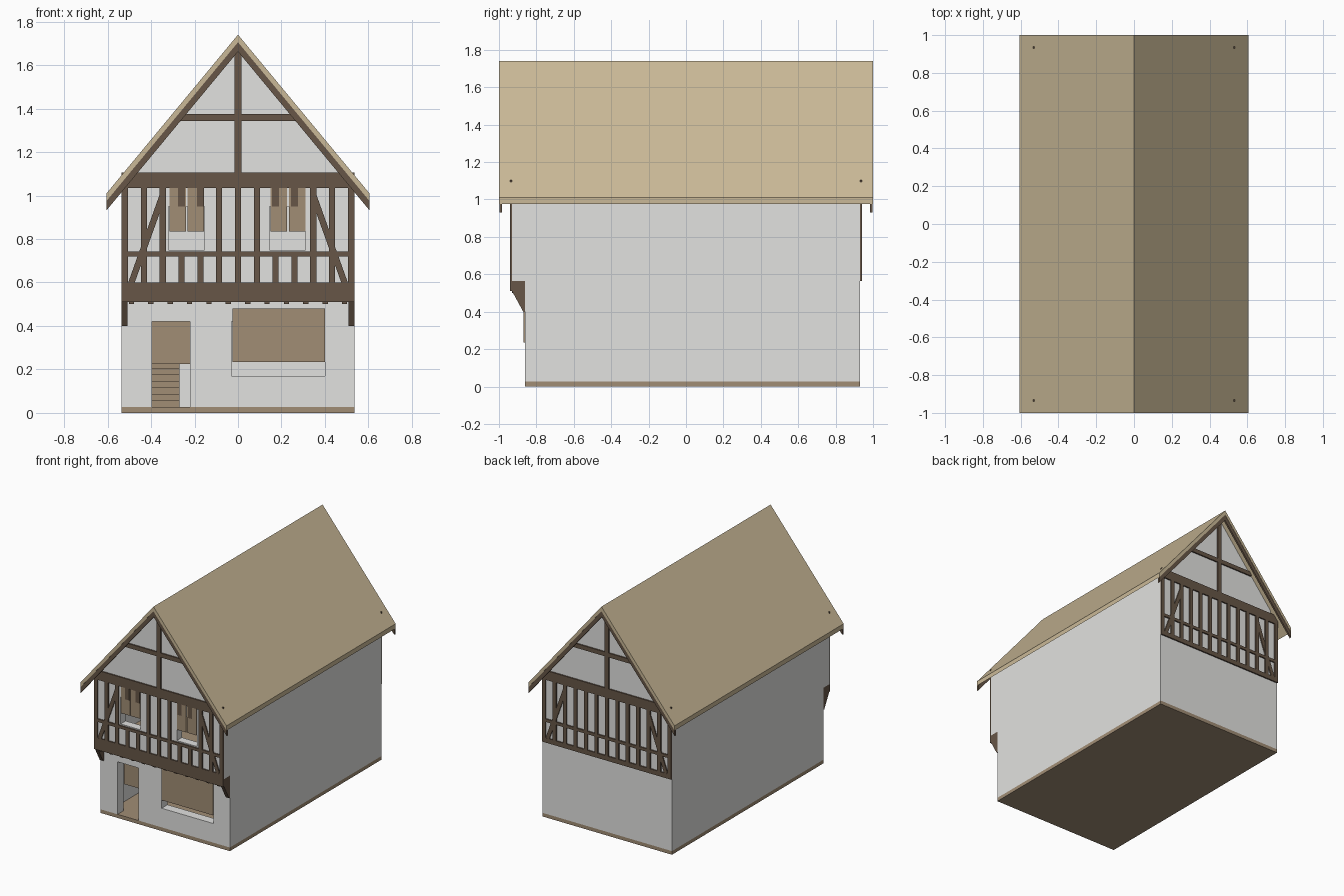
import bpy, bmesh
from mathutils import Vector

if "Cube" in bpy.data.objects:
    bpy.data.objects.remove(bpy.data.objects["Cube"])


def material(name, rgb):
    lin = [((c / 255 + 0.055) / 1.055) ** 2.4 for c in rgb]
    m = bpy.data.materials.new(name)
    m.use_nodes = True
    m.diffuse_color = (*lin, 1)
    m.node_tree.nodes["Principled BSDF"].inputs["Base Color"].default_value = (*lin, 1)
    return m


PLASTER = material("plaster", (226, 226, 224))
TIMBER = material("dark_timber", (103, 86, 71))
WOOD = material("brown_wood", (161, 141, 117))
ROOF = material("roof_tan", (202, 185, 151))


def finish(name, bm, mat):
    bmesh.ops.recalc_face_normals(bm, faces=bm.faces)
    mesh = bpy.data.meshes.new(name)
    bm.to_mesh(mesh)
    bm.free()
    mesh.materials.append(mat)
    ob = bpy.data.objects.new(name, mesh)
    bpy.context.collection.objects.link(ob)
    return ob


def prism(name, points, axis, lo, hi, mat):
    """Extrude a 2D outline along x (outline in y, z) or y (outline in x, z)."""
    bm = bmesh.new()
    place = (lambda p: (lo, p[0], p[1])) if axis == "x" else (lambda p: (p[0], lo, p[1]))
    face = bm.faces.new([bm.verts.new(place(p)) for p in points])
    ext = bmesh.ops.extrude_face_region(bm, geom=[face])
    move = Vector((hi - lo, 0, 0)) if axis == "x" else Vector((0, hi - lo, 0))
    bmesh.ops.translate(bm, vec=move, verts=[v for v in ext["geom"] if isinstance(v, bmesh.types.BMVert)])
    return finish(name, bm, mat)


def box(name, x0, x1, y0, y1, z0, z1, mat):
    return prism(name, [(x0, z0), (x1, z0), (x1, z1), (x0, z1)], "y", y0, y1, mat)


def wall(name, x0, x1, z0, z1, y0, y1, holes=()):
    """Plaster wall in the xz plane with rectangular openings (x0, x1, z0, z1)."""
    xs = sorted({x0, x1, *[v for h in holes for v in h[:2]]})
    zs = sorted({z0, z1, *[v for h in holes for v in h[2:]]})
    bm = bmesh.new()
    grid = {(x, z): bm.verts.new((x, y0, z)) for x in xs for z in zs}
    for a, b in zip(xs, xs[1:]):
        for c, d in zip(zs, zs[1:]):
            if not any(h[0] <= a and b <= h[1] and h[2] <= c and d <= h[3] for h in holes):
                bm.faces.new([grid[a, c], grid[b, c], grid[b, d], grid[a, d]])
    ext = bmesh.ops.extrude_face_region(bm, geom=bm.faces[:])
    bmesh.ops.translate(bm, vec=(0, y1 - y0, 0),
                        verts=[v for v in ext["geom"] if isinstance(v, bmesh.types.BMVert)])
    return finish(name, bm, PLASTER)


# Main sizes
W, INNER = 0.535, 0.475
FRONT, BACK, GROUND_FRONT = -0.93, 0.93, -0.86
RIDGE, SLOPE, EAVE = 1.74, 1.207, 0.605
ROOF_T = 0.035


def roof_z(x, drop=0.0):
    return RIDGE - SLOPE * abs(x) - drop


def roof_band(name, top, bottom, y0, y1, mat):
    outline = [(-EAVE, roof_z(EAVE, top)), (0, RIDGE - top), (EAVE, roof_z(EAVE, top)),
               (EAVE, roof_z(EAVE, bottom)), (0, RIDGE - bottom), (-EAVE, roof_z(EAVE, bottom))]
    prism(name, outline, "y", y0, y1, mat)


# Floors
box("base_floor", -W, W, GROUND_FRONT, BACK, 0, 0.027, WOOD)
box("upper_floor", -INNER, INNER, -0.80, 0.87, 0.53, 0.56, WOOD)

# Walls
side = [(GROUND_FRONT, 0.027), (BACK, 0.027), (BACK, 1.06), (FRONT, 1.06),
        (FRONT, 0.565), (GROUND_FRONT, 0.565)]
prism("left_wall", side, "x", INNER, W, PLASTER)
prism("right_wall", side, "x", -W, -INNER, PLASTER)
wall("lower_front_wall", -INNER, INNER, 0.027, 0.565, GROUND_FRONT, -0.79,
     [(-0.395, -0.22, 0.027, 0.42), (-0.03, 0.40, 0.17, 0.42)])
wall("upper_front_wall", -INNER, INNER, 0.565, 1.0, FRONT, -0.87,
     [(-0.32, -0.155, 0.75, 0.95), (0.145, 0.31, 0.75, 0.95)])
wall("back_wall", -INNER, INNER, 0.027, 1.0, 0.87, BACK)
gable = [(-INNER, 1.0), (INNER, 1.0), (INNER, roof_z(INNER, ROOF_T)),
         (0, RIDGE - ROOF_T), (-INNER, roof_z(INNER, ROOF_T))]
prism("front_gable", gable, "y", FRONT, -0.87, PLASTER)
prism("back_gable", gable, "y", 0.87, BACK, PLASTER)

# Roof and bargeboards
roof_band("roof", 0, ROOF_T, -1, 1, ROOF)
for label, y0, y1 in (("front", -0.998, -0.985), ("back", 0.985, 0.998)):
    roof_band(label + "_bargeboard", ROOF_T, 0.078, y0, y1, TIMBER)

# Timber framing on both gable ends
for label, y0, y1 in (("front", FRONT - 0.01, FRONT), ("back", BACK, BACK + 0.01)):
    def beam(part, x0, x1, z0, z1):
        box(label + "_" + part, x0, x1, y0, y1, z0, z1, TIMBER)

    beam("sill_beam", -W, W, 0.565, 0.60)
    beam("rail", -0.51, 0.51, 0.72, 0.742)
    beam("tie_beam", -W, W, 1.035, 1.105)
    beam("collar", -0.29, 0.29, 1.342, 1.374)
    beam("king_post", -0.017, 0.017, 1.105, 1.69)
    for i in range(-5, 6):
        x = i * 0.0865
        if label == "front" and abs(i) in (2, 3):
            beam("lower_stud", x - 0.014, x + 0.014, 0.60, 0.72)
            beam("upper_stud", x - 0.016, x + 0.016, 0.95, 1.035)
        else:
            beam("stud", x - 0.014, x + 0.014, 0.60, 1.035)
    for s in (-1, 1):
        beam("corner_post", *sorted((s * 0.506, s * W)), 0.60, 1.035)
        brace = [(s * 0.505, 0.60), (s * 0.475, 0.60), (s * 0.335, 0.99), (s * 0.355, 1.02)]
        prism(label + "_brace", brace, "y", y0 + 0.001, y1 - 0.001, TIMBER)

# Jetty beam, joist ends and corner brackets
box("jetty_beam", -W, W, FRONT - 0.01, GROUND_FRONT, 0.51, 0.565, TIMBER)
for i in range(12):
    x = -0.49 + i * 0.98 / 11
    box("joist_end", x - 0.012, x + 0.012, FRONT, GROUND_FRONT, 0.50, 0.512, TIMBER)
bracket = [(GROUND_FRONT, 0.40), (GROUND_FRONT, 0.51), (FRONT, 0.51), (GROUND_FRONT - 0.01, 0.40)]
for x0 in (-W, W - 0.027):
    prism("corner_bracket", bracket, "x", x0, x0 + 0.027, TIMBER)

# Shutters and half door
box("shop_shutter", -0.025, 0.40, GROUND_FRONT - 0.008, GROUND_FRONT, 0.235, 0.48, WOOD)
box("upper_half_door", -0.395, -0.22, -0.785, -0.775, 0.225, 0.425, WOOD)
for x in (-0.315, -0.233, 0.15, 0.235):
    box("window_shutter", x, x + 0.076, FRONT - 0.006, FRONT, 0.835, 1.035, WOOD)

# Staircase inside
steps = 17
outline = [(-0.3, 0.027), (0.55, 0.027)]
for i in reversed(range(steps)):
    z = 0.027 + 0.03 * (i + 1)
    outline += [(-0.3 + 0.05 * (i + 1), z), (-0.3 + 0.05 * i, z)]
prism("stairs", outline, "x", -INNER, -0.27, WOOD)
